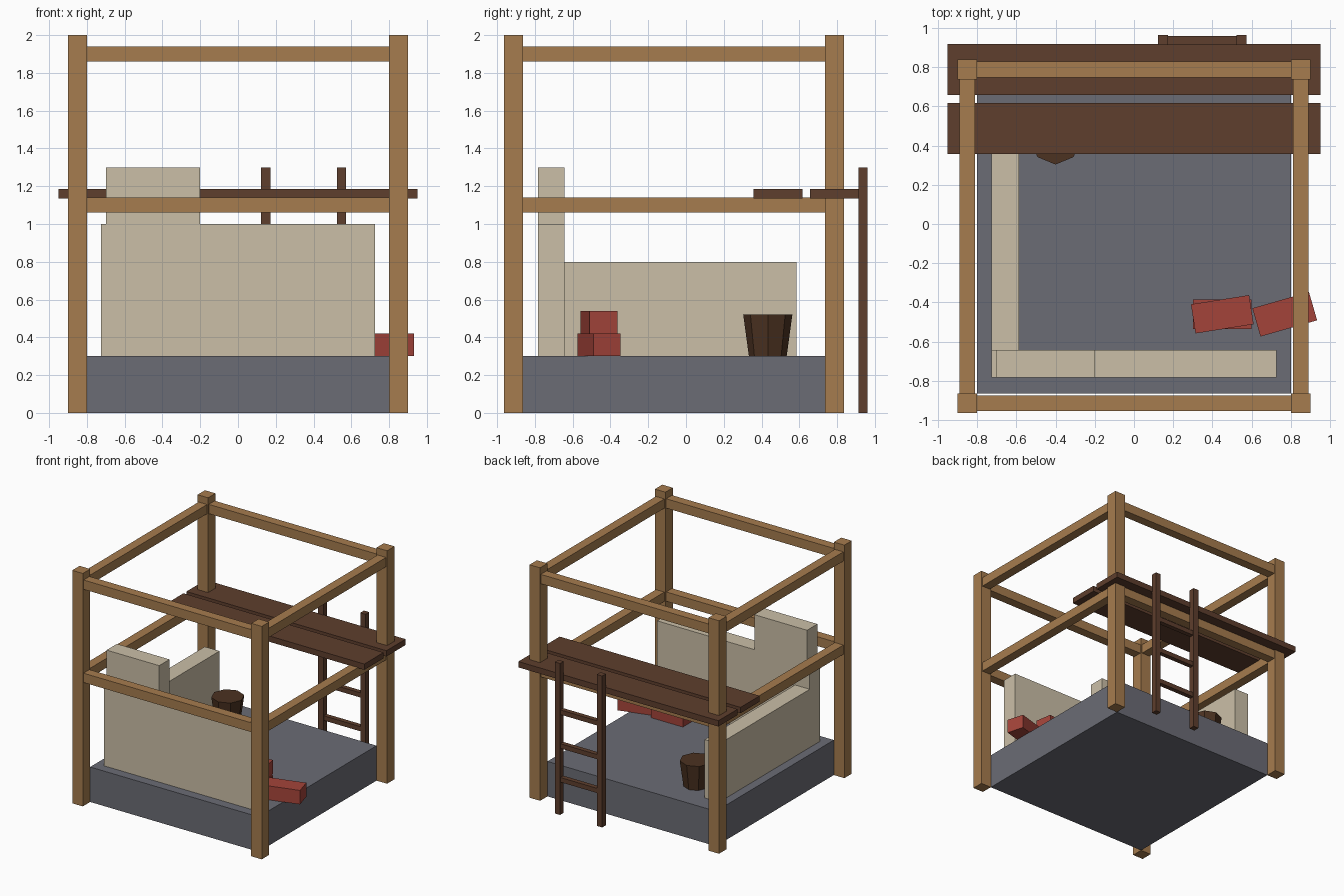
import bpy, math

if "Cube" in bpy.data.objects:
    bpy.data.objects.remove(bpy.data.objects["Cube"])


def material(name, r, g, b):
    m = bpy.data.materials.new(name)
    lin = [((c / 255 + 0.055) / 1.055) ** 2.4 for c in (r, g, b)]
    m.diffuse_color = (*lin, 1)
    m.use_nodes = True
    m.node_tree.nodes["Principled BSDF"].inputs["Base Color"].default_value = m.diffuse_color
    return m


TIMBER = material("light timber", 166, 124, 78)
DARK = material("dark timber", 94, 62, 45)
BARREL = material("barrel wood", 76, 50, 33)
STONE = material("grey stone", 107, 108, 117)
PLASTER = material("pale plaster", 203, 191, 167)
BRICK = material("red brick", 164, 68, 58)

Y0 = -0.063  # centre of the frame in y


def box(name, mat, x, y, z, turn=0):
    """Box from (min, max) ranges, turned about its own vertical axis."""
    spans = (x, y, z)
    bpy.ops.mesh.primitive_cube_add(
        size=1, location=[(a + b) / 2 for a, b in spans],
        rotation=(0, 0, math.radians(turn)))
    o = bpy.context.object
    o.name = name
    o.scale = [b - a for a, b in spans]
    bpy.ops.object.transform_apply(location=False, rotation=False, scale=True)
    o.data.materials.append(mat)
    return o


def around(c, half):
    return (c - half, c + half)


# Floor slab
box("floor_slab", STONE, (-0.8, 0.8), around(Y0, 0.8), (0, 0.3))

# Corner posts
for sx in (-1, 1):
    for sy in (-1, 1):
        box("corner_post", TIMBER, around(sx * 0.85, 0.05),
            around(Y0 + sy * 0.85, 0.05), (0, 2))

# Two rings of beams between the posts
for z in (1.1, 1.9):
    for s in (-1, 1):
        box("cross_beam", TIMBER, (-0.8, 0.8),
            around(Y0 + s * 0.85, 0.04), around(z, 0.04))
        box("side_beam", TIMBER, around(s * 0.85, 0.04),
            around(Y0, 0.8), around(z, 0.04))

# Broken walls
box("front_wall", PLASTER, (-0.725, 0.725), (-0.783, -0.643), (0.3, 1.0))
box("wall_stub", PLASTER, (-0.7, -0.2), (-0.783, -0.643), (1.0, 1.3))
box("left_wall", PLASTER, (-0.725, -0.585), (-0.643, 0.585), (0.3, 0.8))

# Scaffold planks
for y in (0.487, 0.787):
    box("plank", DARK, (-0.95, 0.95), around(y, 0.13), (1.136, 1.186))

# Ladder
for x in (0.148, 0.548):
    box("ladder_rail", DARK, around(x, 0.025), around(0.937, 0.025), (0, 1.3))
for z in (0.3, 0.59, 0.88):
    box("ladder_rung", DARK, (0.173, 0.523), around(0.937, 0.02), around(z, 0.02))

# Loose bricks
for x, z, turn in ((0.45, 0.3, 0), (0.45, 0.42, 9), (0.768, 0.3, 16)):
    box("brick", BRICK, around(x, 0.15), around(-0.46, 0.075), (z, z + 0.12), turn)

# Tapered bucket
bpy.ops.mesh.primitive_cone_add(vertices=8, radius1=0.1, radius2=0.13,
                                depth=0.22, location=(-0.4, 0.433, 0.41))
bucket = bpy.context.object
bucket.name = "bucket"
bucket.data.materials.append(BARREL)
